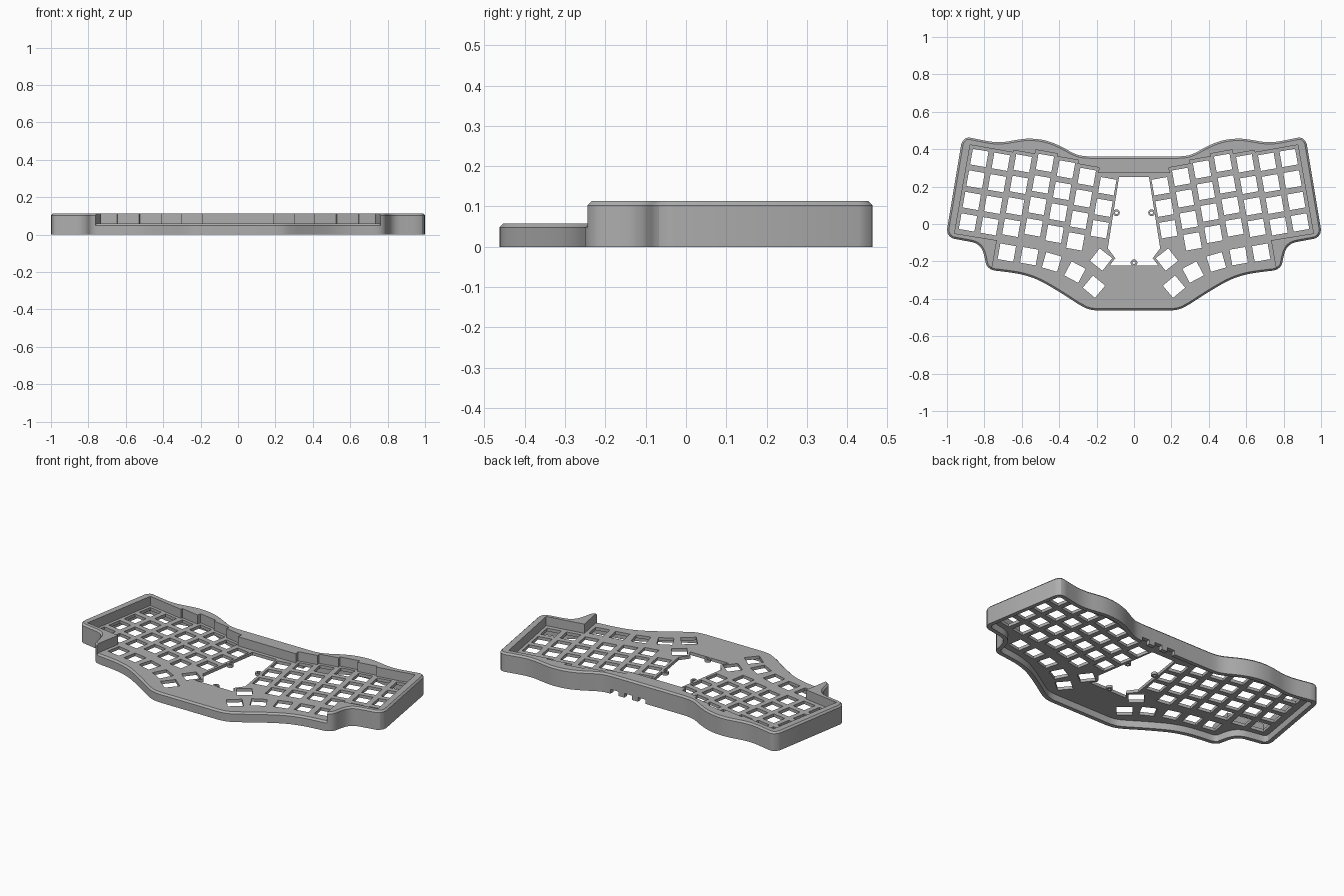
import bpy, bmesh, math
from mathutils import Vector, Matrix

old = bpy.data.objects.get("Cube")
if old:
    bpy.data.objects.remove(old, do_unlink=True)

grey = bpy.data.materials.new("matte grey")
grey.use_nodes = True
grey.diffuse_color = (0.42, 0.42, 0.42, 1)
grey.node_tree.nodes["Principled BSDF"].inputs["Base Color"].default_value = (0.42, 0.42, 0.42, 1)

PITCH, HOLE = 0.1167, 0.085
PLATE_LOW, PLATE_EDGE, PLATE_TOP, RIM_TOP = 0.04, 0.048, 0.058, 0.113


def mirrored(half):
    """Close a right half outline with its reflection."""
    pts = [Vector(p) for p in half]
    return pts + [Vector((-p.x, p.y)) for p in reversed(pts)]


def rounded(pts, cut):
    """Cut every corner by a limited distance."""
    out = []
    for a, b in zip(pts, pts[1:] + pts[:1]):
        d = b - a
        t = min(0.25, cut / d.length)
        out += [a + d * t, b - d * t]
    return out


def inset(pts, dist):
    """Move a clockwise outline inwards."""
    out = []
    for i, p in enumerate(pts):
        d = (pts[(i + 1) % len(pts)] - pts[i - 1]).normalized()
        out.append(p + Vector((d.y, -d.x)) * dist)
    return out


def add_prism(bm, layers):
    """Stack (outline, z) layers into a closed solid."""
    rings = [[bm.verts.new((p.x, p.y, z)) for p in pts] for pts, z in layers]
    bm.faces.new(rings[0])
    bm.faces.new(rings[-1])
    for low, high in zip(rings, rings[1:]):
        n = len(low)
        for i in range(n):
            j = (i + 1) % n
            bm.faces.new((low[i], low[j], high[j], high[i]))


def make(name, solids):
    bm = bmesh.new()
    for layers in solids:
        add_prism(bm, layers)
    bmesh.ops.recalc_face_normals(bm, faces=bm.faces)
    mesh = bpy.data.meshes.new(name)
    bm.to_mesh(mesh)
    bm.free()
    mesh.materials.append(grey)
    ob = bpy.data.objects.new(name, mesh)
    bpy.context.collection.objects.link(ob)
    return ob


def select(ob):
    bpy.ops.object.select_all(action='DESELECT')
    ob.select_set(True)
    bpy.context.view_layer.objects.active = ob


def carve(ob, solids):
    cutter = make("cutter", solids)
    cutter.hide_render = True
    mod = ob.modifiers.new("carve", 'BOOLEAN')
    mod.operation, mod.solver, mod.object = 'DIFFERENCE', 'EXACT', cutter
    select(ob)
    bpy.ops.object.modifier_apply(modifier=mod.name)
    bpy.data.objects.remove(cutter, do_unlink=True)


def square(center, degrees, size=HOLE):
    turn = Matrix.Rotation(math.radians(degrees), 2)
    h = size / 2
    return [center + turn @ Vector(c) for c in ((-h, -h), (h, -h), (h, h), (-h, h))]


def circle(center, r, n=20):
    return [center + Vector((math.cos(a), math.sin(a))) * r
            for a in (2 * math.pi * i / n for i in range(n))]


# Outer outline
outline = mirrored([
    (0.27, 0.36), (0.32, 0.375), (0.38, 0.41), (0.44, 0.437), (0.5, 0.452), (0.57, 0.456),
    (0.63, 0.447), (0.69, 0.436), (0.75, 0.436), (0.82, 0.45), (0.91, 0.468),
    (1.0, -0.07), (0.89, -0.09), (0.84, -0.1), (0.81, -0.125), (0.795, -0.165),
    (0.78, -0.243), (0.67, -0.255), (0.59, -0.268), (0.51, -0.295), (0.43, -0.34),
    (0.35, -0.39), (0.29, -0.43), (0.23, -0.46)])
outline = rounded(rounded(outline, 0.03), 0.012)
x_max = max(p.x for p in outline)
y_max, y_min = max(p.y for p in outline), min(p.y for p in outline)
for p in outline:
    p.x /= x_max
    p.y = (p.y - (y_max + y_min) / 2) * 0.926 / (y_max - y_min)
chamfered = inset(outline, 0.01)

# Key grid of the right half, columns counted from the outside
u = Vector((math.cos(math.radians(10)), math.sin(math.radians(10))))
v = Vector((-u.y, u.x))
first = Vector((0.827, 0.353))
stagger = [0, 0, 0.012, 0.035, 0.02, 0, -0.03]
tops = [first - u * PITCH * i + v * s for i, s in enumerate(stagger)]
keys = [(top - v * PITCH * r, 10) for i, top in enumerate(tops) for r in range(3 if i == 6 else 4)]
keys += [(Vector((x, y)), a) for x, y, a in (
    (0.68, -0.153, 10), (0.56, -0.172, 10), (0.44, -0.203, 16),
    (0.316, -0.257, 28), (0.214, -0.335, 40), (0.176, -0.19, 38))]
keys += [(Vector((-c.x, c.y)), -a) for c, a in keys]

# Switch plate with key holes and the central opening
plate = make("switch_plate", [[(outline, PLATE_LOW), (outline, PLATE_EDGE), (chamfered, PLATE_TOP)]])
opening = mirrored([(0.08, 0.25), (0.14, -0.13), (0.1, -0.183), (0.13, -0.222)])
carve(plate, [[(shape, 0.02), (shape, 0.09)]
              for shape in [square(c, a) for c, a in keys] + [opening]])

# Tall rim around the sides and back, stepped along the key columns
h = PITCH / 2 + 0.002
pocket = [tops[6] + u * h + v * h]
for top in reversed(tops[:6]):
    pocket += [top - u * (h - 0.004) + v * h, top + u * h + v * h]
pocket += [first + u * h - v * (PITCH * 3 + 0.07)]
pocket = mirrored(pocket + [(0.733, -0.087), (0.76, -0.24), (0.8, -0.45), (0.8, -0.6)])
rim = make("tall_rim", [[(outline, PLATE_EDGE), (outline, RIM_TOP - 0.01), (chamfered, RIM_TOP)]])
carve(rim, [[(pocket, 0.02), (pocket, 0.2)]])

# Hollow skirt under the plate, with port notches at the back
skirt = make("lower_skirt", [[(outline, 0), (outline, PLATE_LOW)]])
cavity = inset(outline, 0.025)
carve(skirt, [[(cavity, -0.05), (cavity, 0.1)]])
ports = [square(Vector((x, 0.36)), 0, 0.05) for x in (0.04, 0.13, 0.22)]
carve(skirt, [[(s, -0.02), (s, 0.025)] for s in ports])

# Small screw tabs on the opening
for name, x, y in (("left_tab", 0.094, 0.06), ("right_tab", -0.094, 0.06), ("front_tab", 0, -0.207)):
    spot = Vector((x, y))
    ring = circle(spot, 0.018)
    tab = make(name, [[(ring, PLATE_LOW + 0.001), (ring, PLATE_TOP - 0.001)]])
    bore = circle(spot, 0.008)
    carve(tab, [[(bore, 0), (bore, 0.1)]])
    select(tab)
    bpy.ops.object.shade_smooth_by_angle(angle=math.radians(30))

for ob in (plate, rim, skirt):
    select(ob)
    bpy.ops.object.shade_smooth_by_angle(angle=math.radians(25))
